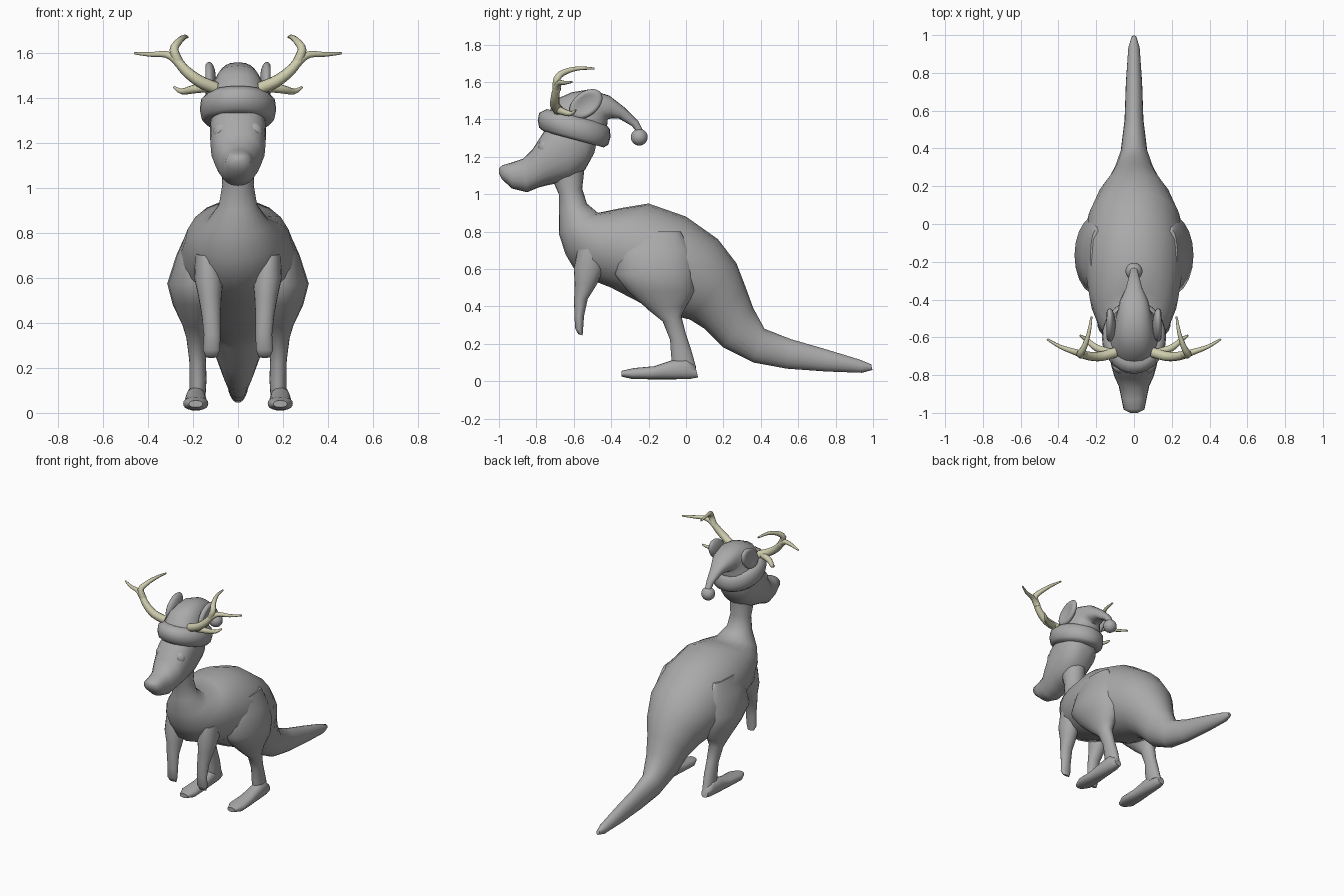
import bpy, bmesh, math
from mathutils import Matrix, Vector

cube = bpy.data.objects.get("Cube")
if cube:
    bpy.data.objects.remove(cube, do_unlink=True)


def material(name, rgb):
    m = bpy.data.materials.new(name)
    m.use_nodes = True
    m.diffuse_color = (*rgb, 1)
    m.node_tree.nodes["Principled BSDF"].inputs["Base Color"].default_value = (*rgb, 1)
    return m


GREY = material("grey", (0.4, 0.4, 0.4))
BONE = material("pale_bone", (0.62, 0.61, 0.42))


def finish(bm, name, mat, mirror=False):
    bmesh.ops.recalc_face_normals(bm, faces=bm.faces)
    me = bpy.data.meshes.new(name)
    bm.to_mesh(me)
    bm.free()
    me.materials.append(mat)
    ob = bpy.data.objects.new(name, me)
    bpy.context.collection.objects.link(ob)
    if mirror:
        ob.modifiers.new("mirror", 'MIRROR')
    bpy.ops.object.select_all(action='DESELECT')
    bpy.context.view_layer.objects.active = ob
    ob.select_set(True)
    bpy.ops.object.shade_smooth_by_angle(angle=math.radians(60))
    return ob


def skin(bm, rings):
    for a, b in zip(rings, rings[1:]):
        n = len(a)
        for i in range(n):
            j = (i + 1) % n
            bm.faces.new((a[i], a[j], b[j], b[i]))
    bm.faces.new(rings[0])
    bm.faces.new(rings[-1])


def loft(name, stations, cx=0, mirror=False, power=1.0, sides=20):
    """Each station: y, z of one edge, y, z of the opposite edge, half width, optional x."""
    bm = bmesh.new()
    rings = []
    for y1, z1, y2, z2, w, *x in stations:
        x0 = x[0] if x else cx
        a, b = Vector((x0, y1, z1)), Vector((x0, y2, z2))
        ring = []
        for k in range(sides):
            t = math.tau * k / sides
            c, s = (math.copysign(abs(f) ** power, f) for f in (math.cos(t), math.sin(t)))
            ring.append(bm.verts.new((a + b) / 2 + (a - b) / 2 * c + Vector((w * s, 0, 0))))
        rings.append(ring)
    skin(bm, rings)
    return finish(bm, name, GREY, mirror)


def ball(name, centre, scale, tilt=0, mirror=False, cup=0):
    bm = bmesh.new()
    bmesh.ops.create_uvsphere(bm, u_segments=24, v_segments=14, radius=1)
    for v in bm.verts:
        r2 = v.co.y ** 2 + v.co.z ** 2
        if cup and v.co.x > 0:
            v.co.x -= cup * max(0, 1 - r2 / 0.65)
    bm.transform(Matrix.Translation(centre) @ Matrix.Rotation(tilt, 4, 'X')
                 @ Matrix.Diagonal((*scale, 1)))
    return finish(bm, name, GREY, mirror)


def horn(name, points, r0, r1, sides=10):
    """Tapered tube through the points, mirrored to both sides."""
    pts = [Vector(p) for p in points]
    path = []
    for i in range(len(pts) - 1):
        p0, p1, p2, p3 = pts[max(i - 1, 0)], pts[i], pts[i + 1], pts[min(i + 2, len(pts) - 1)]
        for k in range(3):
            t = k / 3
            path.append(0.5 * (2 * p1 + (p2 - p0) * t + (2 * p0 - 5 * p1 + 4 * p2 - p3) * t * t
                               + (3 * p1 - p0 - 3 * p2 + p3) * t ** 3))
    path.append(pts[-1])
    bm = bmesh.new()
    rings, last = [], len(path) - 1
    side = Vector((0, 0, 1))
    for i, p in enumerate(path):
        d = (path[min(i + 1, last)] - path[max(i - 1, 0)]).normalized()
        side = (side - d * side.dot(d)).normalized()
        up = d.cross(side)
        r = r0 + (r1 - r0) * (i / last) ** 1.5
        rings.append([bm.verts.new(p + r * (side * math.cos(math.tau * k / sides)
                                            + up * math.sin(math.tau * k / sides)))
                      for k in range(sides)])
    skin(bm, rings)
    return finish(bm, name, BONE, True)


# Neck, trunk and tail in one sweep
loft("body", [
    (-.54, 1.16, -.72, 1.09, .075), (-.555, 1.03, -.68, 1.0, .07),
    (-.53, .95, -.68, .9, .085), (-.47, .9, -.68, .79, .14),
    (-.35, .925, -.645, .68, .195), (-.2, .95, -.58, .57, .235),
    (0, .88, -.4, .5, .265), (.17, .76, -.15, .37, .25),
    (.27, .63, .02, .33, .19), (.32, .5, .1, .28, .14),
    (.36, .39, .2, .18, .105), (.42, .28, .36, .1, .07),
    (.56, .225, .54, .067, .05), (.75, .17, .75, .052, .043),
    (.93, .115, .94, .045, .03), (.99, .09, .997, .06, .012)])

# Head and eyes
loft("head", [
    (-.46, 1.36, -.49, 1.22, .06), (-.52, 1.44, -.54, 1.13, .115),
    (-.65, 1.44, -.62, 1.07, .125), (-.75, 1.35, -.73, 1.05, .123),
    (-.82, 1.24, -.79, 1.035, .105), (-.87, 1.19, -.85, 1.01, .08),
    (-.93, 1.17, -.93, 1.03, .066), (-.98, 1.155, -.985, 1.08, .055),
    (-1, 1.14, -1, 1.11, .02)], power=.85)
ball("eyes", (.068, -.757, 1.25), (.043, .035, .045), mirror=True)

# Hind legs and feet
loft("hind_legs", [
    (-.03, .8, -.3, .8, .03, .2), (.03, .7, -.36, .7, .09, .185),
    (.05, .58, -.38, .57, .125, .19), (.05, .48, -.31, .48, .105, .185),
    (0, .4, -.2, .38, .06, .187), (-.025, .35, -.125, .32, .045, .185),
    (0, .25, -.085, .22, .037, .18), (.03, .16, -.08, .14, .038, .178),
    (.055, .07, -.07, .06, .035, .18)], mirror=True)
loft("hind_feet", [
    (.05, .08, .065, .02, .025), (0, .12, .02, .012, .04),
    (-.08, .11, -.07, .01, .045), (-.17, .08, -.18, .01, .05),
    (-.28, .07, -.29, .012, .056), (-.345, .055, -.345, .025, .03)],
    cx=.188, mirror=True, power=.85)

# Arms
loft("arms", [
    (-.42, .72, -.58, .7, .05, .14), (-.44, .6, -.6, .6, .065, .13),
    (-.475, .52, -.595, .52, .052, .125), (-.525, .44, -.598, .44, .042, .12),
    (-.545, .35, -.597, .35, .037, .115), (-.55, .28, -.592, .28, .038, .118),
    (-.553, .245, -.575, .25, .025, .118)], mirror=True)

# Hat: rolled brim, drooping cap and bobble
loft("hat_brim", [
    (-.44, 1.25, -.76, 1.335, .145), (-.415, 1.265, -.785, 1.355, .162),
    (-.405, 1.3, -.793, 1.395, .17), (-.405, 1.345, -.785, 1.435, .165),
    (-.43, 1.375, -.745, 1.455, .14)], sides=28)
loft("hat_cap", [
    (-.43, 1.35, -.74, 1.43, .135), (-.42, 1.375, -.69, 1.51, .115),
    (-.42, 1.395, -.61, 1.545, .1), (-.42, 1.4, -.52, 1.56, .088),
    (-.4, 1.405, -.41, 1.527, .075), (-.36, 1.405, -.33, 1.465, .045),
    (-.29, 1.365, -.255, 1.39, .025), (-.255, 1.32, -.225, 1.33, .018)], power=.85)
ball("hat_bobble", (0, -.25, 1.305), (.045, .045, .045))

# Cupped ears
ball("ears", (.128, -.535, 1.482), (.03, .1, .065), math.radians(38), True, cup=.8)

# Antlers
horn("antler_beams", [
    (.1, -.68, 1.445), (.17, -.7, 1.475), (.23, -.7, 1.52), (.275, -.69, 1.57),
    (.32, -.675, 1.595), (.39, -.65, 1.595), (.46, -.61, 1.6)], .028, .005)
horn("antler_back_tines", [
    (.262, -.69, 1.555), (.285, -.69, 1.615), (.265, -.655, 1.65),
    (.24, -.58, 1.672), (.225, -.49, 1.672)], .022, .005)
horn("antler_low_tines", [
    (.13, -.68, 1.45), (.2, -.655, 1.44), (.25, -.615, 1.43), (.285, -.59, 1.45)], .022, .005)
